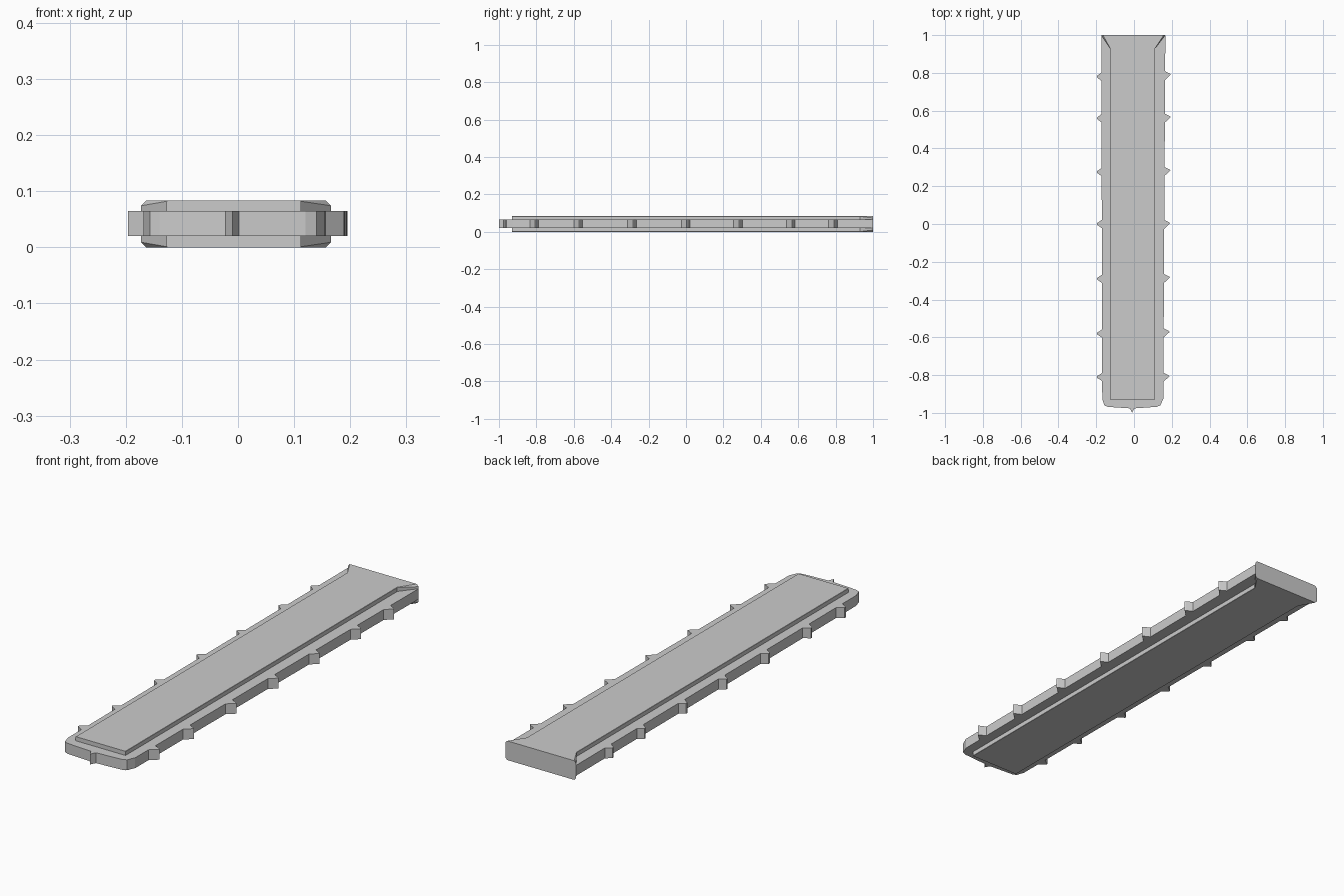
import bpy, bmesh

if "Cube" in bpy.data.objects:
    bpy.data.objects.remove(bpy.data.objects["Cube"])


def finish(name, bm):
    bmesh.ops.recalc_face_normals(bm, faces=bm.faces)
    mesh = bpy.data.meshes.new(name)
    bm.to_mesh(mesh)
    bm.free()
    obj = bpy.data.objects.new(name, mesh)
    bpy.context.collection.objects.link(obj)
    return obj


def prism(name, outline, z0, z1):
    bm = bmesh.new()
    face = bm.faces.new([bm.verts.new((x, y, z0)) for x, y in outline])
    top = bmesh.ops.extrude_face_region(bm, geom=[face])["geom"]
    verts = [v for v in top if isinstance(v, bmesh.types.BMVert)]
    bmesh.ops.translate(bm, verts=verts, vec=(0, 0, z1 - z0))
    return finish(name, bm)


def loft(name, sections, z0, z1):
    """Chamfered rectangular sections along y: (y, x left, x right, chamfer)."""
    bm = bmesh.new()
    rings = []
    for y, a, b, c in sections:
        pts = [(a + c, z0), (b - c, z0), (b, z0 + c), (b, z1 - c),
               (b - c, z1), (a + c, z1), (a, z1 - c), (a, z0 + c)]
        rings.append([bm.verts.new((x, y, z)) for x, z in pts])
    for r, s in zip(rings, rings[1:]):
        for i in range(8):
            j = (i + 1) % 8
            bm.faces.new((r[i], r[j], s[j], s[i]))
    bm.faces.new(rings[0])
    bm.faces.new(rings[-1])
    return finish(name, bm)


# Core panel, flared to the full width at the back end
loft("core_panel", [(-0.93, -0.127, 0.112, 0.001),
                    (0.93, -0.127, 0.112, 0.001),
                    (1.0, -0.173, 0.166, 0.009)], 0.0, 0.083)

# Toothed rim: one outline, with a pointed tooth at each station
def edge_x(y, back, front):
    return front + (back - front) * (y + 0.93) / 1.93


outline = [(-0.168, -0.925), (-0.157, -0.96), (-0.14, -0.968), (-0.022, -0.976),
           (-0.01, -1.0), (0.002, -0.976), (0.12, -0.968), (0.14, -0.96), (0.155, -0.925)]
for y in (-0.81, -0.575, -0.287, 0.0, 0.28, 0.562, 0.787):
    lo, hi = y - 0.025, y + 0.022
    tip = edge_x(y, 0.196, 0.188)
    outline += [(edge_x(lo, 0.166, 0.155), lo), (tip, y + 0.004), (tip - 0.004, y + 0.008),
                (edge_x(hi, 0.166, 0.155), hi)]
outline += [(0.166, 0.999), (-0.173, 0.999)]
for y in (0.78, 0.56, 0.275, 0.0, -0.29, -0.58, -0.81):
    lo, hi = y - 0.022, y + 0.022
    outline += [(edge_x(hi, -0.173, -0.168), hi), (-0.196, y + 0.004), (-0.196, y - 0.004),
                (edge_x(lo, -0.173, -0.168), lo)]
prism("toothed_rim", outline, 0.02, 0.065)
